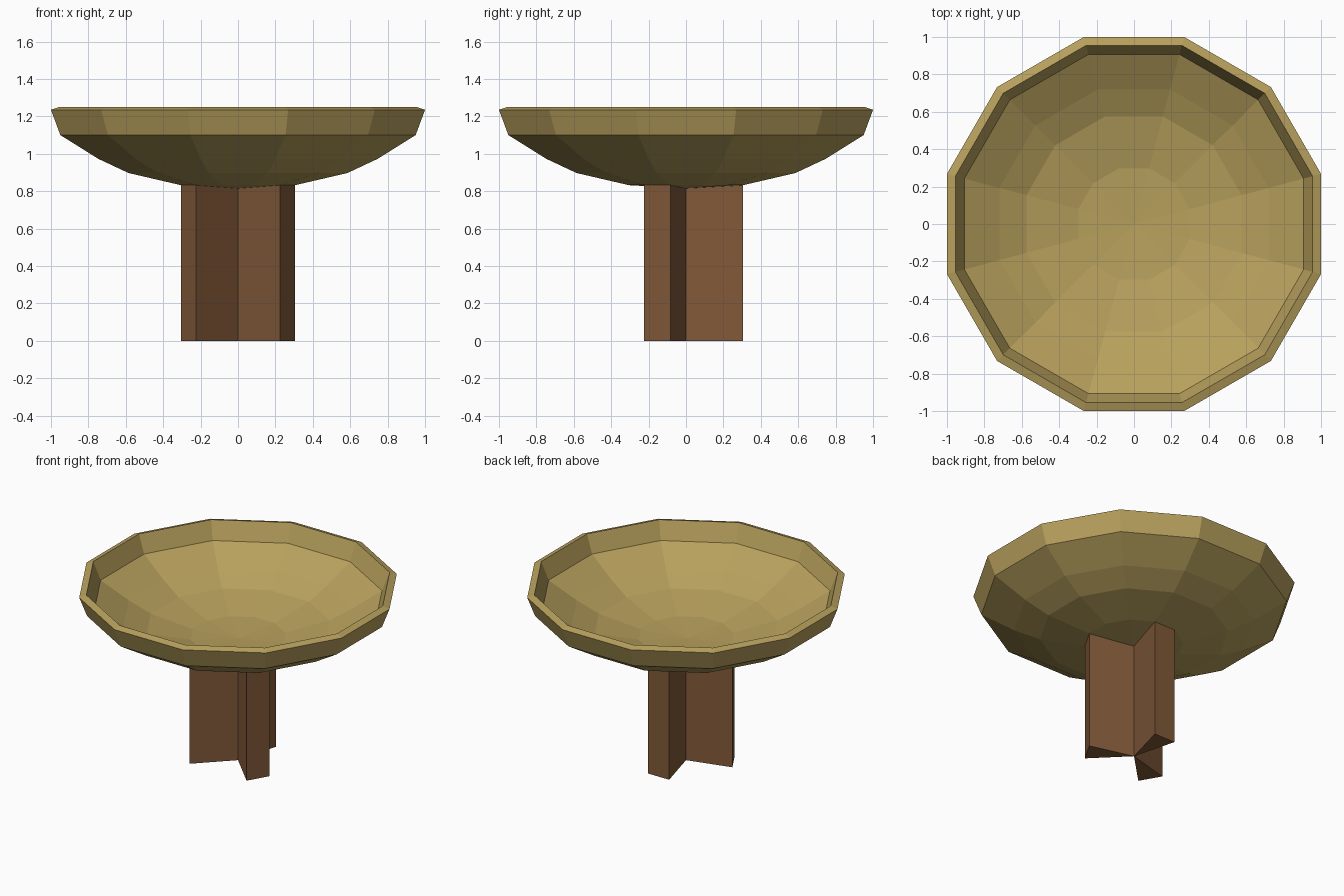
import bpy, bmesh
from math import cos, sin, pi, radians

if "Cube" in bpy.data.objects:
    bpy.data.objects.remove(bpy.data.objects["Cube"])

SIDES = 12
K = 1 / cos(pi / SIDES)          # flat-to-flat radius -> corner radius


def material(name, rgb):
    m = bpy.data.materials.new(name)
    m.diffuse_color = (*rgb, 1)
    m.use_nodes = True
    m.node_tree.nodes["Principled BSDF"].inputs["Base Color"].default_value = m.diffuse_color
    return m


def finish(name, bm, mat):
    bmesh.ops.recalc_face_normals(bm, faces=bm.faces)
    me = bpy.data.meshes.new(name)
    bm.to_mesh(me)
    bm.free()
    me.materials.append(mat)
    ob = bpy.data.objects.new(name, me)
    bpy.context.collection.objects.link(ob)
    return ob


def corner(r, deg, z):
    return (r * K * cos(radians(deg)), r * K * sin(radians(deg)), z)


# Bowl: closed wall profile (radius, height), underside to rim to inside
outer = [(0.305, 0.832), (0.585, 0.897), (0.745, 0.972), (0.95, 1.10), (1.0, 1.235)]
inner = [(0.955, 1.25), (0.907, 1.125), (0.72, 1.013), (0.575, 0.943), (0.298, 0.878)]
bm = bmesh.new()
rings = [[bm.verts.new(corner(r, 15 + 30 * i, z)) for i in range(SIDES)]
         for r, z in outer + inner]
for a, b in zip(rings, rings[1:]):
    for i in range(SIDES):
        j = (i + 1) % SIDES
        bm.faces.new((a[i], a[j], b[j], b[i]))
for ring, z in ((rings[0], 0.815), (rings[-1], 0.862)):
    tip = bm.verts.new((0, 0, z))
    for i in range(SIDES):
        bm.faces.new((ring[i], ring[(i + 1) % SIDES], tip))
finish("bowl", bm, material("bowl_ochre", (0.48, 0.355, 0.11)))

# Pedestal: three wedges meeting on the axis, tops tucked into the bowl
bm = bmesh.new()
for mid in (90, 210, 330):
    plan = [(0, 0), (0.306, mid - 15), (0.306, mid + 15)]
    low = [bm.verts.new(corner(r, a, 0)) for r, a in plan]
    top = [bm.verts.new(corner(r, a, 0.84 if r else 0.825)) for r, a in plan]
    bm.faces.new(low)
    bm.faces.new(top)
    for i in range(3):
        j = (i + 1) % 3
        bm.faces.new((low[i], low[j], top[j], top[i]))
finish("pedestal", bm, material("pedestal_brown", (0.22, 0.10, 0.04)))
